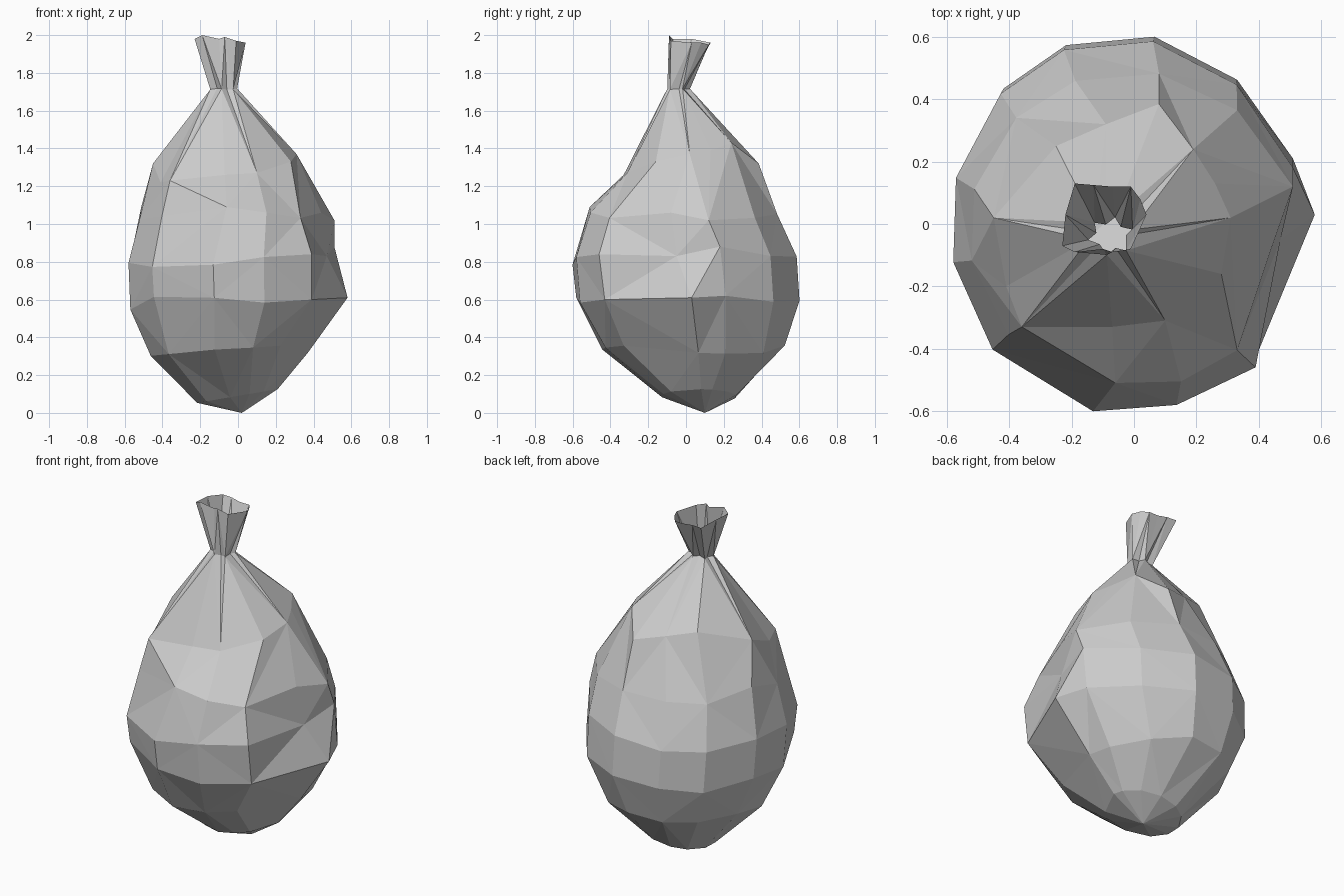
import bpy, bmesh, math, random

random.seed(4)
# Uneven directions of the sack's lengthwise creases, in degrees
ANGLES = [3, 20, 49, 80, 110, 135, 165, 191, 221, 260, 288, 311]
N = len(ANGLES)

# Sack rings, bottom upward: z, x min, x max, y min, y max, tilt along x, jitter
RINGS = [
    (0.09, -0.22, 0.21, -0.13, 0.27, 0.17, 0.00),
    (0.33, -0.47, 0.37, -0.45, 0.53, 0.02, 0.03),
    (0.58, -0.58, 0.52, -0.59, 0.61, 0.00, 0.04),
    (0.80, -0.59, 0.52, -0.61, 0.595, 0.00, 0.04),
    (1.05, -0.53, 0.51, -0.53, 0.49, 0.00, 0.04),
]
# Tied neck, with every other crease pulled in
NECK = (1.715, -0.148, 0.00, -0.10, 0.022, 0.00, 0.005)
# Creased shoulder where the pleats start: x, y, z
SHOULDER = [(0.31, 0.02, 1.37), (0.26, 0.13, 1.39), (0.19, 0.24, 1.43), (0.08, 0.385, 1.32),
            (-0.09, 0.32, 1.36), (-0.25, 0.25, 1.40), (-0.45, 0.02, 1.32), (-0.41, -0.20, 1.22),
            (-0.36, -0.33, 1.23), (-0.07, -0.33, 1.26), (0.10, -0.31, 1.27), (0.28, -0.16, 1.33)]
# Open mouth outline: x, y, z
MOUTH = [(0.04, 0.03, 1.96), (0.02, 0.08, 1.96), (-0.01, 0.12, 1.95), (-0.07, 0.12, 1.95),
         (-0.13, 0.125, 1.96), (-0.19, 0.13, 1.96), (-0.22, 0.03, 1.98), (-0.23, -0.07, 1.98),
         (-0.19, -0.09, 2.0), (-0.10, -0.08, 1.98), (-0.07, -0.09, 1.99), (-0.01, -0.08, 1.97)]
# Individual bumps and dents, mostly the poked-out right side: (ring, column) to position
DENTS = {
    (2, 0): (0.58, 0.03, 0.61), (2, 1): (0.51, 0.21, 0.62), (2, 11): (0.39, -0.43, 0.60),
    (3, 0): (0.47, -0.05, 0.83), (3, 1): (0.51, 0.18, 0.88), (3, 11): (0.39, -0.46, 0.84),
    (4, 0): (0.44, -0.08, 1.06), (4, 1): (0.51, 0.12, 1.02), (4, 9): (-0.06, -0.51, 1.09),
}


def add_ring(bm, z, x0, x1, y0, y1, tilt, jitter, pleat=0):
    verts = []
    for i, deg in enumerate(ANGLES):
        a = math.radians(deg)
        r = 1 - pleat * (i % 2 == 0)
        x = (x0 + x1) / 2 + r * (x1 - x0) / 2 * math.cos(a)
        y = (y0 + y1) / 2 + r * (y1 - y0) / 2 * math.sin(a)
        verts.append(bm.verts.new((x, y, z + tilt * x + random.uniform(-jitter, jitter))))
    return verts


def bridge(bm, low, high, k):
    # Flat triangles with varying diagonals, as in crumpled plastic
    for i in range(N):
        a, b = low[i], low[(i + 1) % N]
        d, c = high[i], high[(i + 1) % N]
        rising = (i + k) % 2 or (k, i) == (2, 0)
        tris = ((a, b, c), (a, c, d)) if rising else ((a, b, d), (b, c, d))
        for t in tris:
            bm.faces.new(t)


def finish(bm, name):
    bm.normal_update()
    mesh = bpy.data.meshes.new(name)
    bm.to_mesh(mesh)
    bm.free()
    bpy.context.collection.objects.link(bpy.data.objects.new(name, mesh))


# Filled sack, tied neck and flared mouth in one skin
bm = bmesh.new()
loops = [add_ring(bm, *r) for r in RINGS]
loops.append([bm.verts.new(p) for p in SHOULDER])
loops.append(add_ring(bm, *NECK, pleat=0.35))
loops.append([bm.verts.new(p) for p in MOUTH])
for (ring, col), p in DENTS.items():
    loops[ring][col].co = p

# Bottom tip
tip = bm.verts.new((0.02, 0.10, 0.0))
for i in range(N):
    bm.faces.new((tip, loops[0][(i + 1) % N], loops[0][i]))
for k in range(len(loops) - 1):
    bridge(bm, loops[k], loops[k + 1], k)
finish(bm, "tied_sack")
